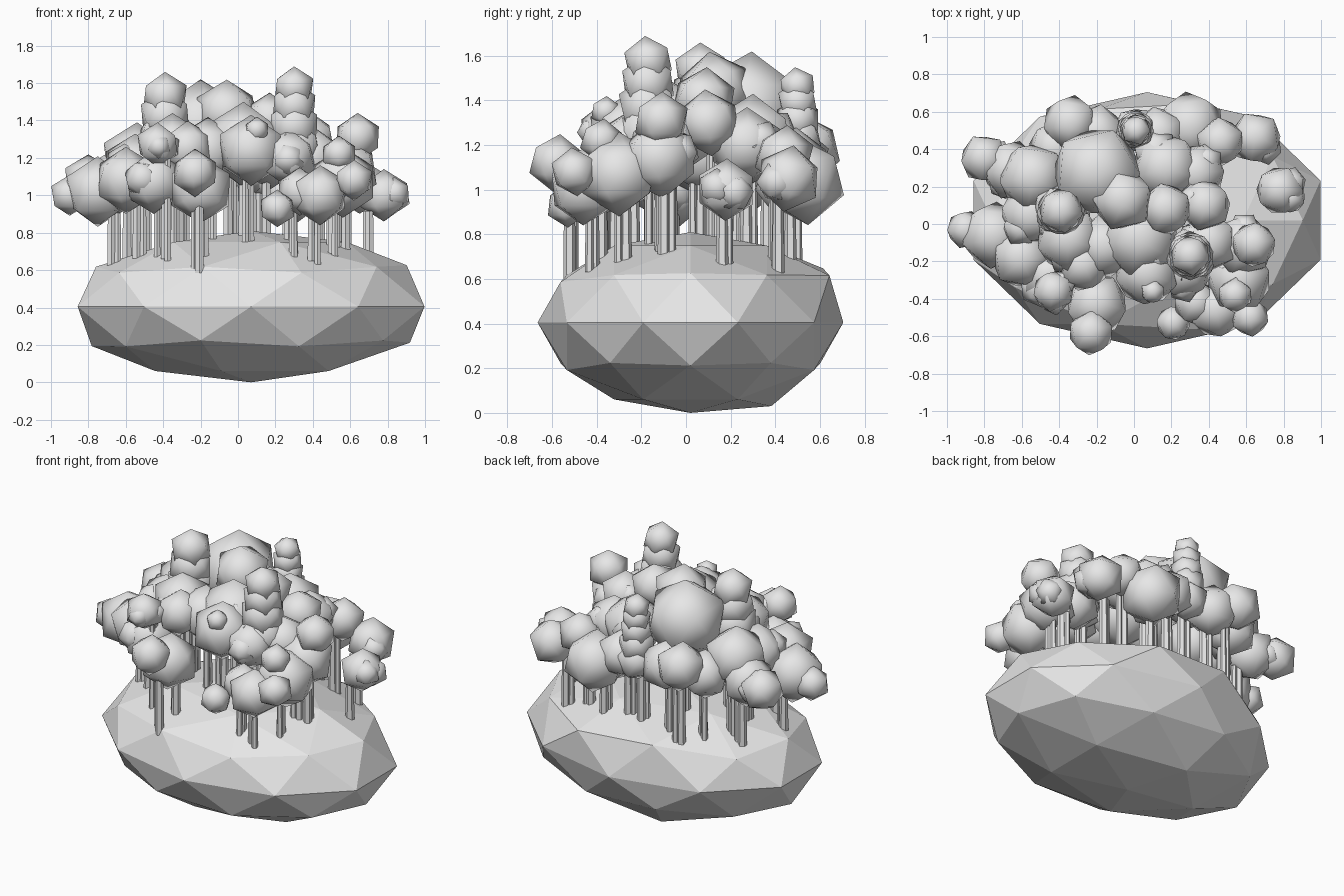
import bpy, bmesh, math, random
from mathutils import Matrix, Vector

random.seed(4)
cube = bpy.data.objects.get("Cube")
if cube:
    bpy.data.objects.remove(cube, do_unlink=True)

# Single clay colour
clay = bpy.data.materials.new("pale grey clay")
clay.use_nodes = True
grey = (0.8, 0.8, 0.8, 1)
clay.diffuse_color = grey
clay.node_tree.nodes["Principled BSDF"].inputs["Base Color"].default_value = grey

ROCK_CENTRE = Vector((0.07, 0.02, 0.405))
ROCK_RADII = Vector((0.975, 0.685, 0.405))


def finish(bm, name, smooth):
    """Turn a bmesh into a named object with the clay material."""
    for face in bm.faces:
        face.smooth = smooth
    mesh = bpy.data.meshes.new(name)
    bm.to_mesh(mesh)
    bm.free()
    mesh.materials.append(clay)
    obj = bpy.data.objects.new(name, mesh)
    bpy.context.collection.objects.link(obj)


def edge_share(x, y):
    """Zero over the middle of the rock, one at its rim."""
    u = (x - ROCK_CENTRE.x) / ROCK_RADII.x
    v = (y - ROCK_CENTRE.y) / ROCK_RADII.y
    return u * u + v * v


def add_blob(bm, centre, radius, tilt=0.15):
    """One leafy lump: a twenty-sided ball, turned at random."""
    turn = Matrix.Rotation(random.uniform(0, math.tau), 4, "Z")
    lean = Matrix.Rotation(random.uniform(-tilt, tilt), 4, "X")
    place = Matrix.Translation(centre) @ lean @ turn
    bmesh.ops.create_icosphere(bm, subdivisions=1, radius=radius, matrix=place)


def add_trunk(bm, x, y, top, radius):
    """A six-sided stem from just under the ground into the leaves."""
    base = ROCK_CENTRE.z + ROCK_RADII.z * math.sqrt(1 - edge_share(x, y)) - 0.04
    place = Matrix.Translation((x, y, (base + top) / 2))
    bmesh.ops.create_cone(bm, cap_ends=True, segments=6, radius1=radius,
                          radius2=radius * 0.85, depth=top - base, matrix=place)


def build_trunks(name, x, y, top):
    """A stout stem with a thinner one beside it, set in from the rim."""
    x, y = x * 0.9, y * 0.9
    if edge_share(x, y) > 0.76:
        return
    bm = bmesh.new()
    add_trunk(bm, x, y, top, 0.028)
    side = random.uniform(0, math.tau)
    add_trunk(bm, x + 0.035 * math.cos(side), y + 0.035 * math.sin(side), top, 0.02)
    finish(bm, name, False)


def build_tree(name, x, y, z, radius, lumps):
    """A round tree: main ball, a few small lumps on it, and its stems."""
    bm = bmesh.new()
    centre = Vector((x, y, z))
    add_blob(bm, centre, radius)
    for _ in range(lumps):
        angle = random.uniform(0, math.tau)
        rise = random.uniform(-0.3, 0.4)
        offset = Vector((math.cos(angle), math.sin(angle), rise)) * radius * 0.5
        add_blob(bm, centre + offset, radius * random.uniform(0.5, 0.65), 0.6)
    finish(bm, name + "_canopy", True)
    # Small trees share stems, above all in the crowded middle
    if radius > (0.175 if edge_share(x, y) < 0.35 else 0.115):
        build_trunks(name + "_trunks", x, y, z - radius * 0.6)


def build_tower(name, x, y, z, radius, tiers):
    """A tall tree of stacked balls that widen downwards."""
    bm = bmesh.new()
    for tier in range(tiers):
        add_blob(bm, Vector((x, y, z)), radius)
        z -= radius * 0.85
        radius *= 1.12
    finish(bm, name + "_canopy", True)
    build_trunks(name + "_trunks", x, y, z + radius * 0.3)


# Faceted boulder with uneven shoulders
bm = bmesh.new()
bmesh.ops.create_icosphere(bm, subdivisions=2, radius=1)
for vert in bm.verts:
    unit = vert.co.copy()
    vert.co = ROCK_CENTRE + Matrix.Diagonal(ROCK_RADII) @ unit
    if unit.z > 0.1 and unit.y > 0.7:
        vert.co += Vector((0, 0.04, 0.03))
    if unit.z > 0.1 and unit.x > 0.8:
        vert.co += Vector((-0.04, 0, 0.04))
    if unit.z < -0.7 and unit.y > 0.4:
        vert.co += Vector((0, 0.02, -0.03))
    if unit.z < -0.1 and abs(unit.x) > 0.8:
        vert.co += Vector((0.02, 0, 0.02 if unit.x > 0 else -0.03))
finish(bm, "boulder", False)

# Trees by area: x, y, canopy height, canopy radius, small lumps
front_trees = [
    (-.23, -.58, 1.12, .13, 0), (-.2, -.43, 1.03, .18, 0),
    (-.43, -.36, 1.27, .12, 2), (-.45, -.28, 1.07, .17, 1),
    (.21, -.53, .93, .1, 0), (.44, -.46, 1, .16, 1),
    (.62, -.5, 1.08, .11, 0), (.56, -.3, 1.07, .19, 1),
    (.54, -.38, 1.22, .1, 0), (.1, -.36, 1.35, .07, 0),
    (.07, -.26, 1.24, .19, 1), (.27, -.25, 1.2, .16, 1),
    (.33, -.42, 1.02, .13, 0), (-.27, -.22, 1.25, .15, 1),
]
side_trees = [
    (-.9, -.03, 1, .11, 0), (-.75, -.06, 1.02, .19, 1),
    (-.6, -.18, 1.08, .18, 1), (-.8, .35, 1.08, .14, 1),
    (-.66, .29, 1.08, .17, 2), (-.54, .25, 1.19, .2, 1),
    (.64, -.11, 1.31, .13, 0), (.58, -.12, 1.14, .18, 2),
    (.78, .18, 1, .14, 2), (-.55, .05, 1.15, .18, 1),
]
back_trees = [
    (-.34, .54, 1.18, .16, 0), (.3, .52, 1.04, .2, 1),
    (.46, .44, 1.15, .14, 1), (.65, .46, 1.05, .15, 1),
    (.13, .48, 1.12, .16, 1), (-.2, .48, 1.13, .17, 1),
    (-.42, .4, 1.1, .16, 1),
]
middle_trees = [
    (-.2, .28, 1.36, .26, 0), (-.06, .13, 1.44, .18, 0),
    (.03, -.08, 1.27, .23, 1), (.17, .08, 1.4, .15, 0),
    (.38, .1, 1.3, .15, 1), (.17, .3, 1.23, .2, 1),
    (-.35, -.08, 1.25, .19, 2), (.4, -.1, 1.2, .17, 1),
    (.33, .27, 1.2, .17, 1), (-.16, -.12, 1.24, .18, 0),
]
for area, trees in (("front", front_trees), ("side", side_trees),
                    ("back", back_trees), ("middle", middle_trees)):
    for number, tree in enumerate(trees, 1):
        build_tree(f"{area}_tree_{number}", *tree)

# Tall stacked trees
build_tower("left_tower_tree", .3, -.17, 1.575, .115, 4)
build_tower("right_tower_tree", -.39, .07, 1.53, .13, 4)
build_tower("back_tower_tree", .01, .5, 1.465, .085, 5)
